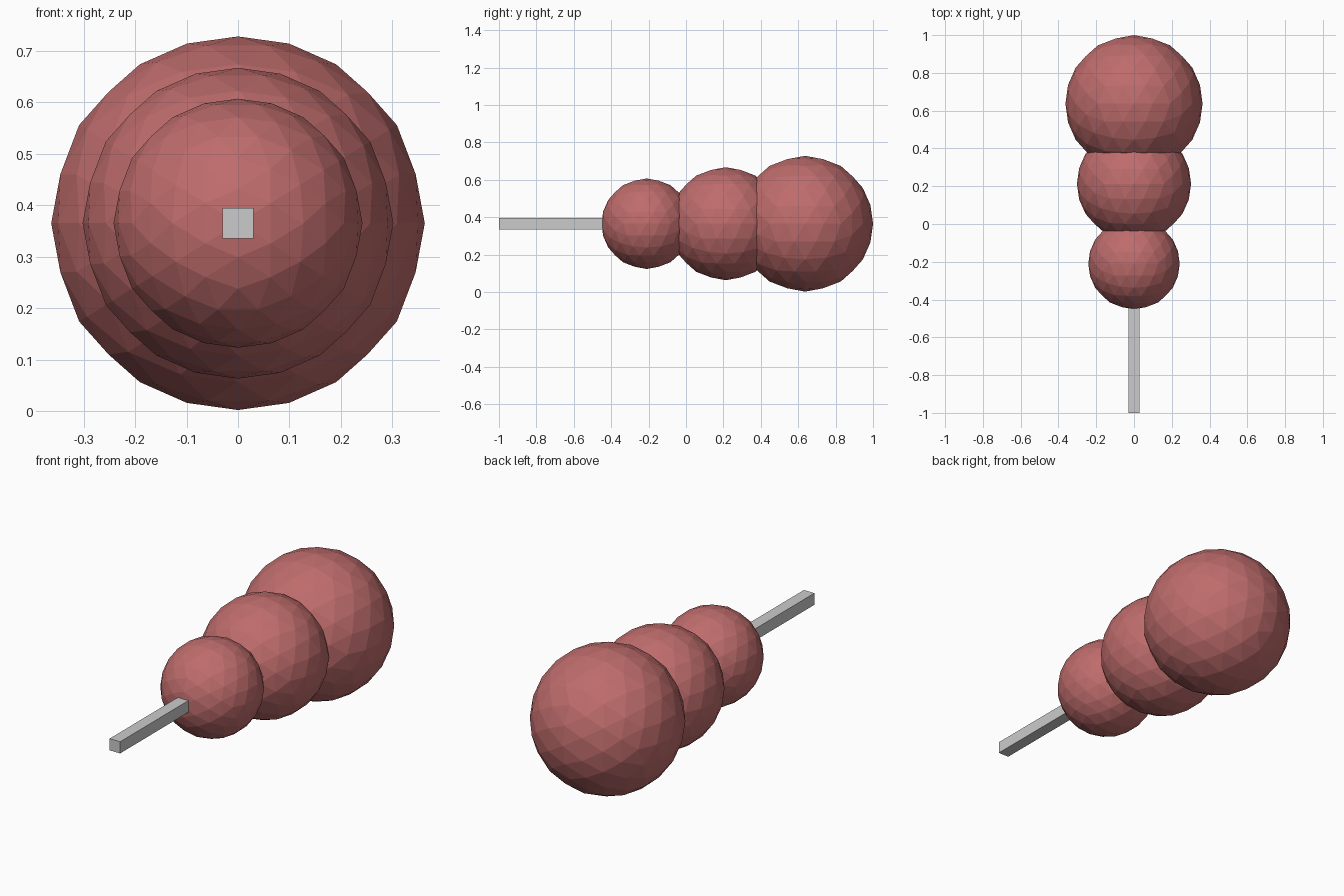
import bpy, bmesh
from mathutils import Vector

if "Cube" in bpy.data.objects:
    bpy.data.objects.remove(bpy.data.objects["Cube"])

CENTRE_Z = 0.365
PHI = (1 + 5 ** 0.5) / 2

red = bpy.data.materials.new("dusty_red")
red.diffuse_color = (0.52, 0.15, 0.15, 1)
red.use_nodes = True
red.node_tree.nodes["Principled BSDF"].inputs["Base Color"].default_value = red.diffuse_color


def link(name, bm, material=None):
    mesh = bpy.data.meshes.new(name)
    bmesh.ops.recalc_face_normals(bm, faces=bm.faces)
    bm.to_mesh(mesh)
    bm.free()
    obj = bpy.data.objects.new(name, mesh)
    bpy.context.collection.objects.link(obj)
    if material:
        mesh.materials.append(material)
    return obj


def faceted_ball(name, y, radius):
    # Axis-aligned icosahedron, split twice and pushed out to the sphere
    bm = bmesh.new()
    for a in (-1, 1):
        for b in (-PHI, PHI):
            for co in ((a, 0, b), (0, b, a), (b, a, 0)):
                bm.verts.new(Vector(co).normalized())
    bmesh.ops.convex_hull(bm, input=bm.verts)
    for _ in range(2):
        bmesh.ops.subdivide_edges(bm, edges=bm.edges[:], cuts=1, use_grid_fill=True)
        for v in bm.verts:
            v.co.normalize()
    for v in bm.verts:
        v.co *= radius
    obj = link(name, bm, red)
    obj.location = (0, y, CENTRE_Z)


# Three balls growing toward the back
faceted_ball("small_ball", -0.21, 0.242)
faceted_ball("middle_ball", 0.213, 0.302)
faceted_ball("large_ball", 0.637, 0.363)

# Square stick, running from the front into the balls
y0, y1 = -1.0, 0.2
bm = bmesh.new()
bmesh.ops.create_cube(bm, size=1)
bmesh.ops.scale(bm, vec=(0.06, y1 - y0, 0.06), verts=bm.verts)
stick = link("stick", bm)
stick.location = (0, (y0 + y1) / 2, CENTRE_Z)
